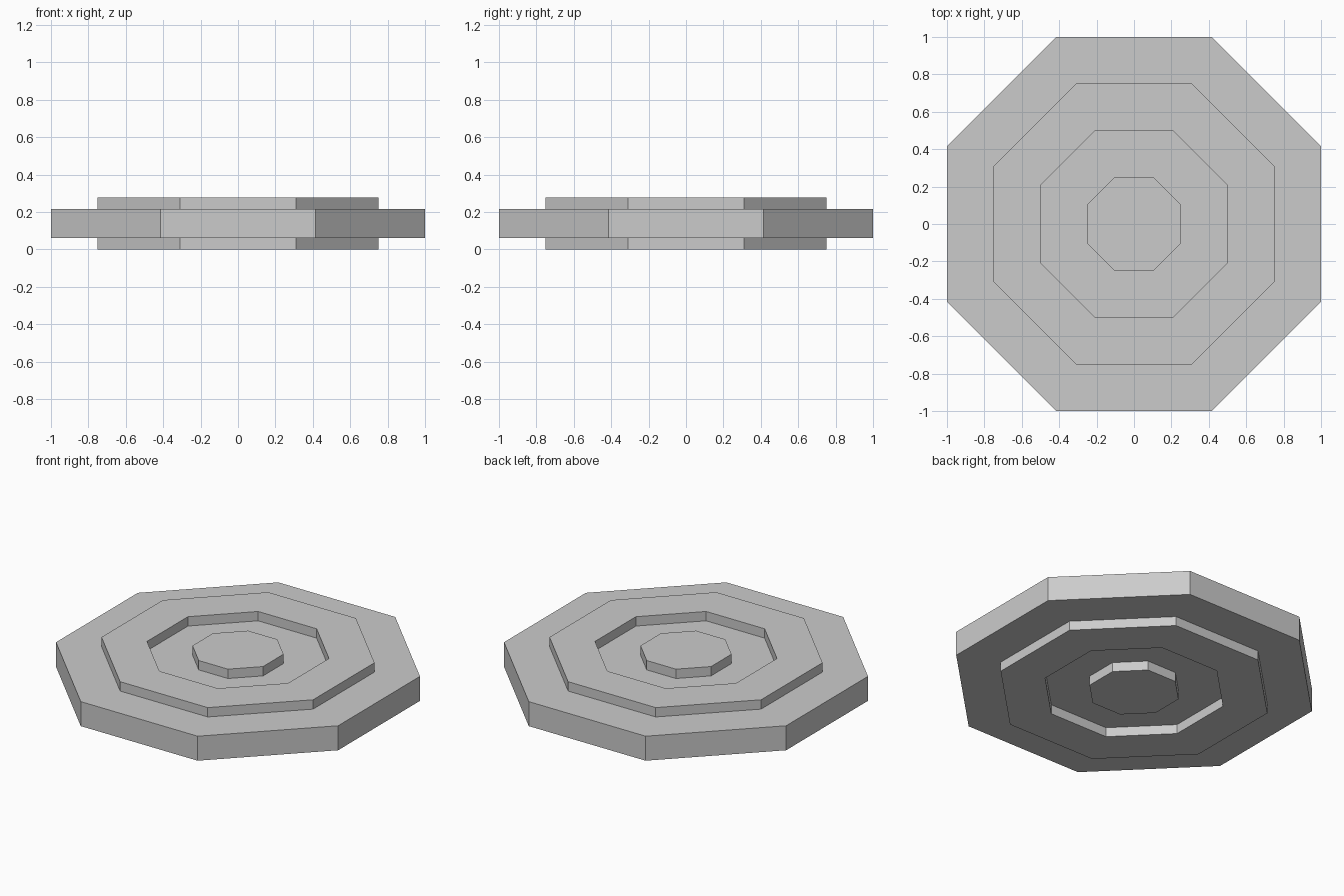
import bpy, bmesh
from math import cos, sin, pi

if "Cube" in bpy.data.objects:
    bpy.data.objects.remove(bpy.data.objects["Cube"])

SIDES = 8
Z_BOTTOM, Z_LOW, Z_HIGH, Z_TOP = 0.0, 0.06, 0.217, 0.277

# Half cross-section (flat-to-centre distance, height), from bottom centre to top centre
profile = [
    (0.25, Z_BOTTOM), (0.25, Z_LOW),
    (0.50, Z_LOW), (0.50, Z_BOTTOM),
    (0.75, Z_BOTTOM), (0.75, Z_LOW),
    (1.00, Z_LOW), (1.00, Z_HIGH),
    (0.75, Z_HIGH), (0.75, Z_TOP),
    (0.50, Z_TOP), (0.50, Z_HIGH),
    (0.25, Z_HIGH), (0.25, Z_TOP),
]


def octagon(bm, apothem, z):
    r = apothem / cos(pi / SIDES)
    angles = [(i + 0.5) * 2 * pi / SIDES for i in range(SIDES)]
    return [bm.verts.new((r * cos(a), r * sin(a), z)) for a in angles]


# Stepped octagonal disc: sweep the profile, then cap both centre bosses
bm = bmesh.new()
rings = [octagon(bm, a, z) for a, z in profile]
for low, high in zip(rings, rings[1:]):
    for i in range(SIDES):
        j = (i + 1) % SIDES
        bm.faces.new((low[i], low[j], high[j], high[i]))
bm.faces.new(rings[0][::-1])
bm.faces.new(rings[-1])
bmesh.ops.recalc_face_normals(bm, faces=bm.faces)

mesh = bpy.data.meshes.new("octagonal_disc")
bm.to_mesh(mesh)
bm.free()
disc = bpy.data.objects.new("octagonal_disc", mesh)
bpy.context.collection.objects.link(disc)
